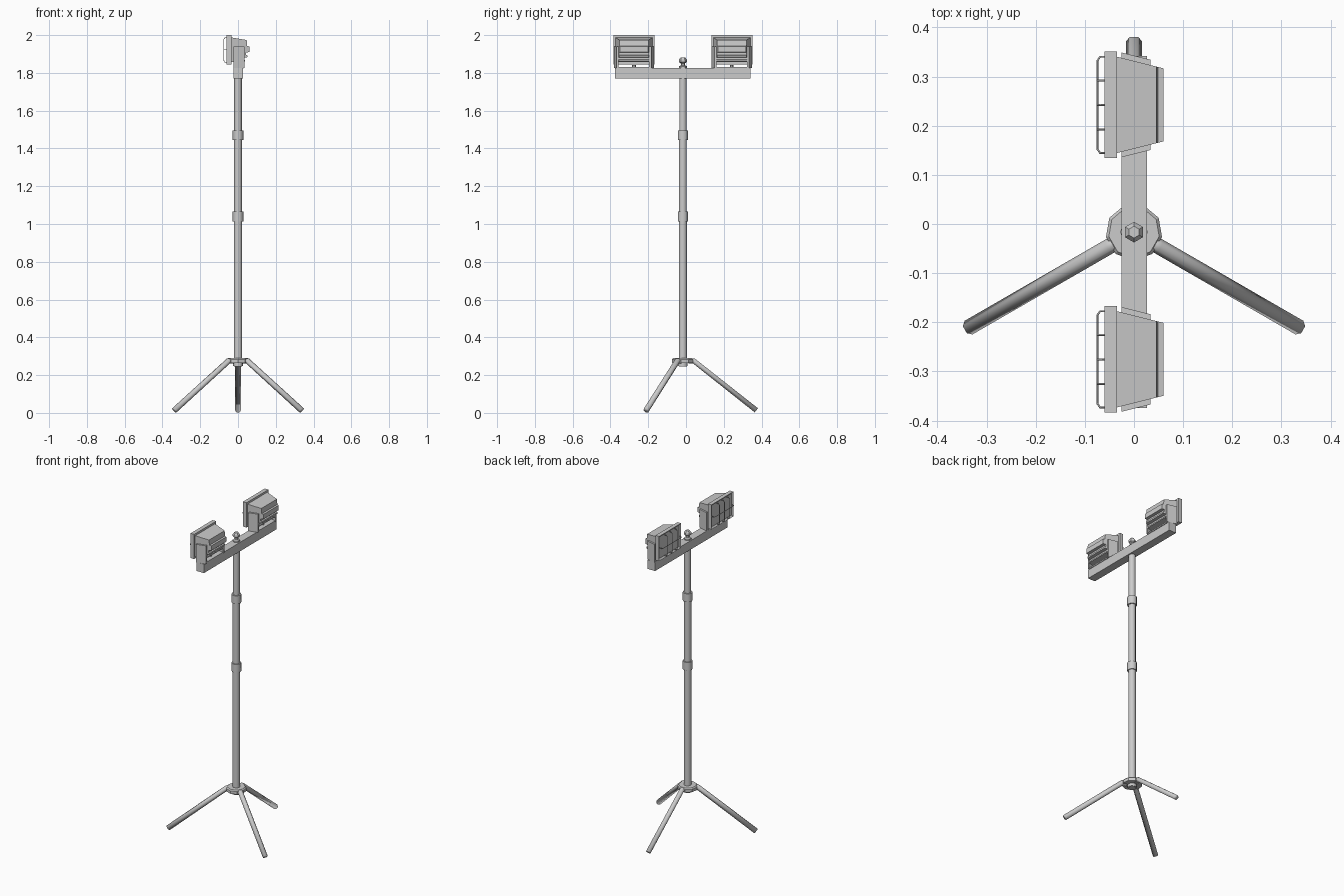
import bpy, bmesh
from math import pi, radians, cos, sin
from mathutils import Matrix

if "Cube" in bpy.data.objects:
    bpy.data.objects.remove(bpy.data.objects["Cube"])

Y0 = -0.0165          # mast axis
LAMP_OFFSET = 0.259   # lamp centres either side of the mast


def finish(name, bm, smooth=False):
    bmesh.ops.recalc_face_normals(bm, faces=bm.faces)
    me = bpy.data.meshes.new(name)
    bm.to_mesh(me)
    bm.free()
    ob = bpy.data.objects.new(name, me)
    bpy.context.collection.objects.link(ob)
    if smooth:
        bpy.ops.object.select_all(action='DESELECT')
        ob.select_set(True)
        bpy.context.view_layer.objects.active = ob
        bpy.ops.object.shade_smooth_by_angle(angle=radians(50))
    return ob


def lathe(name, profile, sides, start=0.0, smooth=False):
    """Closed stack of rings (radius, z) around the mast axis."""
    bm = bmesh.new()
    rings = [[bm.verts.new((r * cos(start + 2 * pi * i / sides),
                            Y0 + r * sin(start + 2 * pi * i / sides), z))
              for i in range(sides)] for r, z in profile]
    for a, b in zip(rings, rings[1:]):
        for i in range(sides):
            j = (i + 1) % sides
            bm.faces.new((a[i], a[j], b[j], b[i]))
    bm.faces.new(rings[0][::-1])
    bm.faces.new(rings[-1])
    return finish(name, bm, smooth)


def box(name, x, y, z):
    bm = bmesh.new()
    bmesh.ops.create_cube(bm, size=1)
    for v in bm.verts:
        v.co = [(r[0] + r[1]) / 2 + c * (r[1] - r[0]) for r, c in zip((x, y, z), v.co)]
    return finish(name, bm)


def tube(name, points, radius, res=1):
    cu = bpy.data.curves.new(name + "_path", 'CURVE')
    cu.dimensions = '3D'
    cu.bevel_depth = radius
    cu.bevel_resolution = res
    cu.use_fill_caps = True
    sp = cu.splines.new('POLY')
    sp.points.add(len(points) - 1)
    for p, co in zip(sp.points, points):
        p.co = (*co, 1)
    tmp = bpy.data.objects.new(name + "_tmp", cu)
    bpy.context.collection.objects.link(tmp)
    me = bpy.data.meshes.new_from_object(tmp)
    bpy.data.objects.remove(tmp)
    bm = bmesh.new()
    bm.from_mesh(me)
    bmesh.ops.remove_doubles(bm, verts=bm.verts, dist=1e-5)
    return finish(name, bm)


# Telescopic mast, clamp collars and top knob
lathe("mast_lower", [(0.022, 0.245), (0.022, 1.03)], 10, smooth=True)
lathe("mast_middle", [(0.021, 1.03), (0.021, 1.46)], 10, smooth=True)
lathe("mast_upper", [(0.020, 1.46), (0.020, 1.78)], 10, smooth=True)
for i, z in enumerate((1.04, 1.47)):
    lathe(f"clamp_collar_{i + 1}", [(0.028, z - 0.026), (0.028, z + 0.026)], 10, smooth=True)
lathe("top_knob", [(0.021, 1.825), (0.021, 1.835), (0.011, 1.84), (0.011, 1.85),
                   (0.021, 1.857), (0.021, 1.87), (0.012, 1.882)], 6, pi / 2)

# Tripod hub and legs
lathe("tripod_hub", [(0.058, 0.265), (0.058, 0.283), (0.052, 0.29)], 9, pi / 6)
lathe("hub_collar", [(0.026, 0.247), (0.026, 0.268)], 10, smooth=True)
for i, deg in enumerate((90, 210, 330)):
    c, s = cos(radians(deg)), sin(radians(deg))
    tube(f"tripod_leg_{i + 1}", [(r * c, Y0 + r * s, z) for r, z in
                                 ((0.03, 0.275), (0.058, 0.275), (0.389, 0.0135))], 0.016)

# Crossbar
box("crossbar", (-0.025, 0.026), (Y0 - 0.3585, Y0 + 0.3585), (1.77, 1.826))


def half_width(x):
    """Lamp housing narrows towards the back."""
    return 0.098 - (x + 0.035) * 0.25


def lamp(side, cy):
    # Housing: stepped side profile, tapered in plan
    prof = [(-0.037, 1.988), (0.046, 1.974), (0.049, 1.942), (0.06, 1.94), (0.06, 1.91),
            (0.042, 1.908), (0.042, 1.895), (0.05, 1.893), (0.05, 1.883), (0.03, 1.881),
            (0.03, 1.87), (0.036, 1.868), (0.036, 1.86), (-0.037, 1.857)]
    bm = bmesh.new()
    rows = [[bm.verts.new((x, cy + s * half_width(x), z)) for x, z in prof] for s in (-1, 1)]
    n = len(prof)
    for i in range(n):
        j = (i + 1) % n
        bm.faces.new((rows[0][i], rows[0][j], rows[1][j], rows[1][i]))
    bm.faces.new(rows[0])
    bm.faces.new(rows[1][::-1])
    finish(f"lamp_housing_{side}", bm)

    # Front frame with recessed lens
    fr = box(f"lamp_frame_{side}", (-0.06, -0.035), (cy - 0.1085, cy + 0.1085), (1.845, 2.0))
    bm = bmesh.new()
    bm.from_mesh(fr.data)
    bm.normal_update()
    front = [f for f in bm.faces if f.normal.x < -0.9]
    bmesh.ops.inset_region(bm, faces=front, thickness=0.014)
    bmesh.ops.translate(bm, verts=front[0].verts, vec=(0.008, 0, 0))
    bm.to_mesh(fr.data)
    bm.free()

    # Wire guard: one horizontal wire and three uprights
    za, zb, zm = 1.857, 1.987, 1.922
    tube(f"guard_wire_across_{side}",
         [(-0.055, cy - 0.098, zm), (-0.069, cy - 0.098, zm), (-0.0745, cy - 0.09, zm),
          (-0.0745, cy + 0.09, zm), (-0.069, cy + 0.098, zm), (-0.055, cy + 0.098, zm)], 0.002)
    for k in (-1, 0, 1):
        y = cy + k * 0.05
        tube(f"guard_wire_upright_{side}_{k + 2}",
             [(-0.055, y, za), (-0.069, y, za), (-0.0745, y, za + 0.008),
              (-0.0745, y, zb - 0.008), (-0.069, y, zb), (-0.055, y, zb)], 0.002)

    # U bracket: cheeks follow the housing taper, joined by a base plate
    for s in (-1, 1):
        ck = box(f"bracket_cheek_{side}_{'in' if s * cy < 0 else 'out'}",
                 (-0.025, 0.034), (0, 0.011), (1.826, 1.94))
        for v in ck.data.vertices:
            v.co.y = cy + s * (half_width(v.co.x) + v.co.y)
        if s < 0:
            ck.data.flip_normals()
    box(f"bracket_base_{side}", (-0.025, 0.03), (cy - 0.09, cy + 0.09), (1.824, 1.832))

    # Bracket bolt
    bm = bmesh.new()
    bmesh.ops.create_cone(bm, cap_ends=True, segments=6, radius1=0.01, radius2=0.01, depth=0.01,
                          matrix=Matrix.Translation((0, cy, 1.836)))
    finish(f"bracket_bolt_{side}", bm)


lamp("left", Y0 - LAMP_OFFSET)
lamp("right", Y0 + LAMP_OFFSET)
